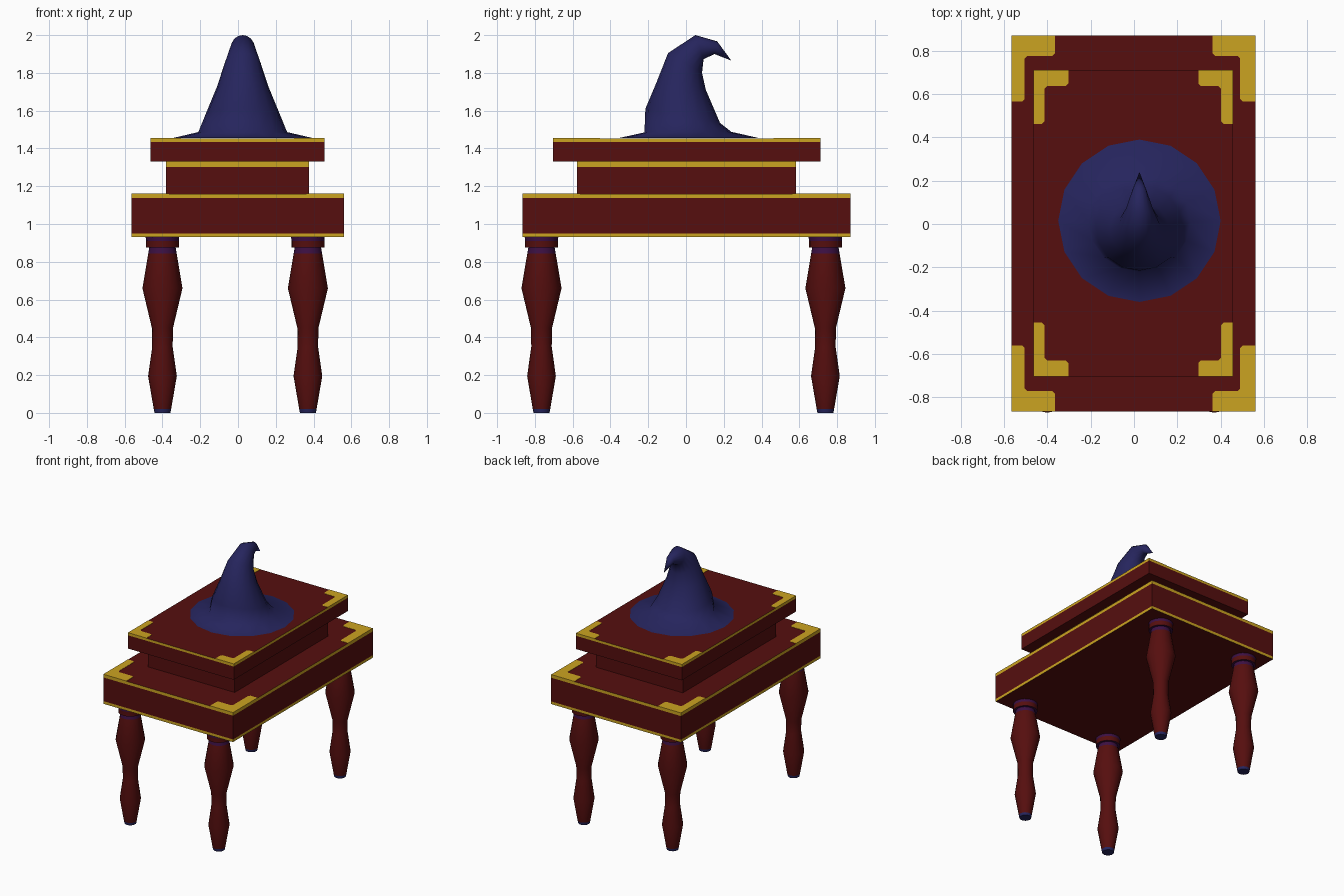
import bpy, bmesh, math

if "Cube" in bpy.data.objects:
    bpy.data.objects.remove(bpy.data.objects["Cube"])

def material(name, rgb):
    m = bpy.data.materials.new(name)
    m.diffuse_color = (*rgb, 1)
    m.use_nodes = True
    m.node_tree.nodes["Principled BSDF"].inputs["Base Color"].default_value = m.diffuse_color
    return m

RED = material("deep red", (0.092, 0.0045, 0.0045))
GOLD = material("gold", (0.60, 0.37, 0.015))
NAVY = material("navy felt", (0.019, 0.018, 0.11))
PURPLE = material("purple", (0.045, 0.005, 0.055))

def finish(bm, name, mats, limit=None):
    """Write the bmesh to an object; smooth edges flatter than limit degrees."""
    bmesh.ops.recalc_face_normals(bm, faces=bm.faces[:])
    if limit:
        for f in bm.faces:
            f.smooth = True
        for e in bm.edges:
            e.smooth = e.calc_face_angle(0) < math.radians(limit)
    me = bpy.data.meshes.new(name)
    bm.to_mesh(me)
    bm.free()
    for m in mats:
        me.materials.append(m)
    ob = bpy.data.objects.new(name, me)
    bpy.context.collection.objects.link(ob)
    return ob

def loft(bm, loops, bands):
    """Join closed point loops; bands gives the material index of each strip."""
    rings = [[bm.verts.new(p) for p in loop] for loop in loops]
    for a, b, mi in zip(rings, rings[1:], bands):
        n = len(a)
        for i in range(n):
            j = (i + 1) % n
            bm.faces.new((a[i], a[j], b[j], b[i])).material_index = mi
    return rings

def slab(name, x0, x1, y0, y1, heights, bands):
    bm = bmesh.new()
    loops = [[(x0, y0, z), (x1, y0, z), (x1, y1, z), (x0, y1, z)] for z in heights]
    rings = loft(bm, loops, bands)
    bm.faces.new(rings[0])
    bm.faces.new(rings[-1])
    return finish(bm, name, [RED, GOLD])

# Stacked table slabs with gold edge bands
slab("table_top", -0.565, 0.562, -0.865, 0.87, (0.93, 0.951, 1.137, 1.16), (1, 0, 1))
slab("middle_tier", -0.38, 0.375, -0.577, 0.582, (1.16, 1.303, 1.331), (0, 1))
slab("upper_tier", -0.463, 0.457, -0.705, 0.712, (1.33, 1.434, 1.453), (0, 1))

def corner_plate(name, cx, cy, z, lx, ly, wx, wy):
    """L-shaped plate; lx, ly arm lengths, wx, wy arm widths."""
    sx, sy, c = -math.copysign(1, cx), -math.copysign(1, cy), 0.012
    shape = [(0, 0), (lx, 0), (lx, wy - c), (lx - c, wy), (wx + c, wy),
             (wx, wy + c), (wx, ly - c), (wx - c, ly), (0, ly)]
    bm = bmesh.new()
    loops = [[(cx + sx * x, cy + sy * y, h) for x, y in shape] for h in (z, z + 0.002)]
    rings = loft(bm, loops, [0])
    bm.faces.new(rings[1])
    bm.faces.new(rings[0])
    finish(bm, name, [GOLD])

# Gold corner plates on both tiers
for cx in (-1, 1):
    for cy in (-1, 1):
        tag = ("left" if cx < 0 else "right") + ("_front" if cy < 0 else "_back")
        corner_plate("table_corner_" + tag, -0.565 if cx < 0 else 0.562,
                     -0.865 if cy < 0 else 0.87, 1.16, 0.2, 0.305,
                     0.06 if cx < 0 else 0.072, 0.094)
        corner_plate("upper_corner_" + tag, -0.463 if cx < 0 else 0.457,
                     -0.705 if cy < 0 else 0.712, 1.453, 0.16, 0.25,
                     0.05 if cx < 0 else 0.055, 0.075)

# Turned legs with navy feet and purple collars
PROFILE = [(0.042, 0.0), (0.046, 0.02), (0.076, 0.195), (0.054, 0.35), (0.056, 0.45),
           (0.106, 0.66), (0.075, 0.845), (0.070, 0.875), (0.087, 0.875),
           (0.087, 0.91), (0.089, 0.932)]
BANDS = [1, 0, 0, 0, 0, 0, 2, 2, 0, 2]
SIDES = 16
for sx, lx in (("left", -0.40), ("right", 0.37)):
    for sy, ly in (("front", -0.765), ("back", 0.738)):
        bm = bmesh.new()
        loops = [[(lx + r * math.cos(math.tau * i / SIDES),
                   ly + r * math.sin(math.tau * i / SIDES), z) for i in range(SIDES)]
                 for r, z in PROFILE]
        rings = loft(bm, loops, BANDS)
        bm.faces.new(rings[0]).material_index = 1
        finish(bm, f"{sy}_{sx}_leg", [RED, NAVY, PURPLE], 45)

# Pointed hat: each ring is (front y, z, back y, z, half width), bending to a tip
HAT = [(-0.36, 1.454, 0.39, 1.454, 0.375), (-0.22, 1.485, 0.24, 1.488, 0.235),
       (-0.215, 1.61, 0.18, 1.535, 0.20), (-0.158, 1.745, 0.105, 1.71, 0.136),
       (-0.095, 1.905, 0.085, 1.80, 0.095), (0.05, 2.0, 0.093, 1.872, 0.062),
       (0.165, 1.967, 0.15, 1.90, 0.032)]
bm = bmesh.new()
loops = []
for y0, z0, y1, z1, w in HAT:
    loop = []
    for i in range(SIDES):
        a = math.tau * i / SIDES
        t = (1 - math.cos(a)) / 2
        loop.append((0.025 + w * math.sin(a), y0 + (y1 - y0) * t, z0 + (z1 - z0) * t))
    loops.append(loop)
rings = loft(bm, loops, [0] * len(HAT))
tip = bm.verts.new((0.025, 0.24, 1.865))
for i in range(SIDES):
    bm.faces.new((rings[-1][i], rings[-1][(i + 1) % SIDES], tip))
finish(bm, "pointed_hat", [NAVY], 80)
